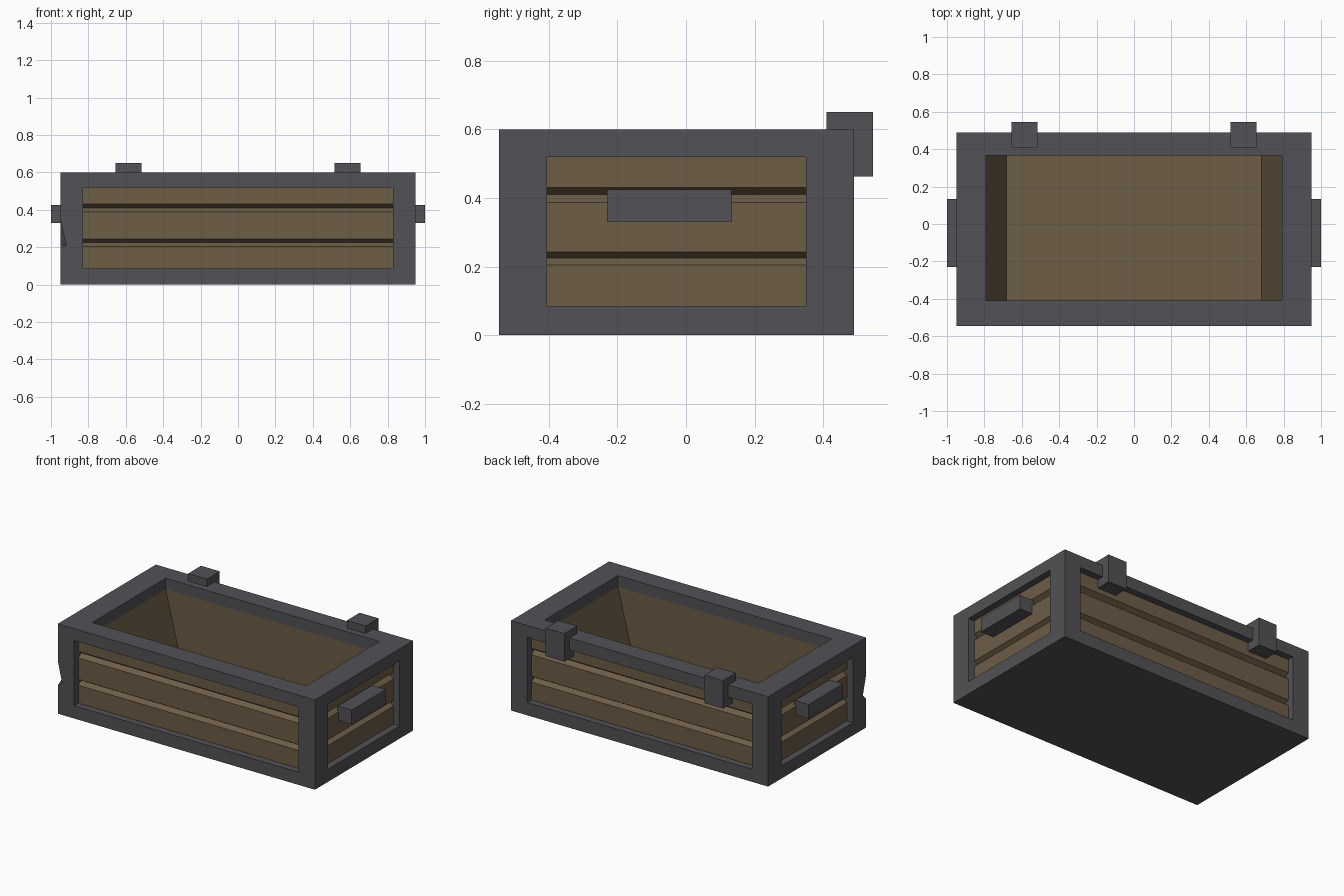
import bpy, bmesh
from mathutils import Vector

if "Cube" in bpy.data.objects:
    bpy.data.objects.remove(bpy.data.objects["Cube"])


def material(name, rgb):
    m = bpy.data.materials.new(name)
    m.diffuse_color = (*rgb, 1)
    m.use_nodes = True
    m.node_tree.nodes["Principled BSDF"].inputs["Base Color"].default_value = m.diffuse_color
    return m


METAL = material("dark grey metal", (0.085, 0.083, 0.092))
WOOD = material("brown wood", (0.153, 0.109, 0.062))


def finish(name, bm, mats=(METAL,)):
    bmesh.ops.recalc_face_normals(bm, faces=bm.faces)
    me = bpy.data.meshes.new(name)
    bm.to_mesh(me)
    bm.free()
    for m in mats:
        me.materials.append(m)
    ob = bpy.data.objects.new(name, me)
    bpy.context.collection.objects.link(ob)
    return ob


def loft(name, rings, mats=(METAL,)):
    """Closed solid through matching rings of points."""
    bm = bmesh.new()
    loops = [[bm.verts.new(p) for p in ring] for ring in rings]
    n = len(loops[0])
    for a, b in zip(loops, loops[1:]):
        for i in range(n):
            j = (i + 1) % n
            bm.faces.new((a[i], a[j], b[j], b[i]))
    bm.faces.new(loops[0])
    bm.faces.new(loops[-1])
    return finish(name, bm, mats)


def rect(x0, x1, y0, y1, z):
    return [(x0, y0, z), (x1, y0, z), (x1, y1, z), (x0, y1, z)]


def box(name, x0, x1, y0, y1, z0, z1, mats=(METAL,)):
    return loft(name, [rect(x0, x1, y0, y1, z0), rect(x0, x1, y0, y1, z1)], mats)


X, Y0, Y1, H = 0.95, -0.545, 0.49, 0.6
IN, GROOVE, LIP = 0.045, 0.03, 0.525

# Crate body, carved from one block
body = box("crate_body", -X, X, Y0, Y1, 0, H, (METAL, WOOD))

# Recessed plank panel profile: (depth from outside, height)
profile = [(-0.1, 0.085), (IN, 0.085),
           (IN, 0.205), (IN + GROOVE, 0.225), (IN, 0.243),
           (IN, 0.387), (IN + GROOVE, 0.41), (IN, 0.43),
           (IN, 0.52), (-0.1, 0.52)]
cutters = [
    loft("front_panel_cutter", [[(x, Y0 + d, z) for d, z in profile] for x in (-0.83, 0.83)]),
    loft("back_panel_cutter", [[(x, Y1 - d, z) for d, z in profile] for x in (-0.83, 0.83)]),
]
for side, s in (("right", 1), ("left", -1)):
    cutters.append(loft(side + "_panel_cutter",
                        [[(s * (X - d), y, z) for d, z in profile] for y in (-0.405, 0.35)]))

# Inside: vertical lip, then end walls leaning inwards to the floor
cutters.append(loft("cavity_cutter", [rect(-0.683, 0.683, -0.41, 0.365, 0.1),
                                      rect(-0.79, 0.79, -0.41, 0.365, LIP),
                                      rect(-0.79, 0.79, -0.41, 0.365, 0.8)]))

# Chip in the front left corner edge
bm = bmesh.new()
top, low = Vector((-X, Y0, 0.355)), Vector((-X, Y0, 0.19))
a, b = Vector((-0.918, Y0, 0.212)), Vector((-X, Y0 + 0.04, 0.212))
out = Vector((-0.1, -0.1, 0))
for p in (top, low, a, b, top + out, low + out,
          a + (a - b) * 0.5, b + (b - a) * 0.5):
    bm.verts.new(p)
bmesh.ops.convex_hull(bm, input=bm.verts)
cutters.append(finish("chip_cutter", bm))

for c in cutters:
    mod = body.modifiers.new(c.name, 'BOOLEAN')
    mod.operation = 'DIFFERENCE'
    mod.solver = 'EXACT'
    mod.object = c
bpy.context.view_layer.update()
carved = bpy.data.meshes.new_from_object(body.evaluated_get(bpy.context.evaluated_depsgraph_get()))
body.modifiers.clear()
body.data = carved
carved.materials.clear()
carved.materials.append(METAL)
carved.materials.append(WOOD)
for c in cutters:
    bpy.data.objects.remove(c)

# Wood on the panels and the inner walls and floor, metal elsewhere
for f in carved.polygons:
    c, n = f.center, f.normal
    inside = abs(c.x) < 0.795 and -0.415 < c.y < 0.37 and 0.09 < c.z < LIP
    long_panel = abs(n.y) > 0.05 and abs(c.x) < 0.8 and (-0.51 < c.y < -0.45 or 0.40 < c.y < 0.455)
    end_panel = abs(n.x) > 0.05 and 0.86 < abs(c.x) < 0.91 and -0.4 < c.y < 0.34
    f.material_index = 1 if inside or long_panel or end_panel else 0
    f.use_smooth = False

# Handles and hinges on both sides
for side, s in (("right", 1), ("left", -1)):
    hx = sorted((s * 0.895, s * 1.0))
    box(side + "_handle", *hx, -0.23, 0.133, 0.33, 0.425)
    gx = sorted((s * 0.517, s * 0.655))
    box(side + "_hinge", *gx, 0.41, 0.545, 0.463, 0.65)
